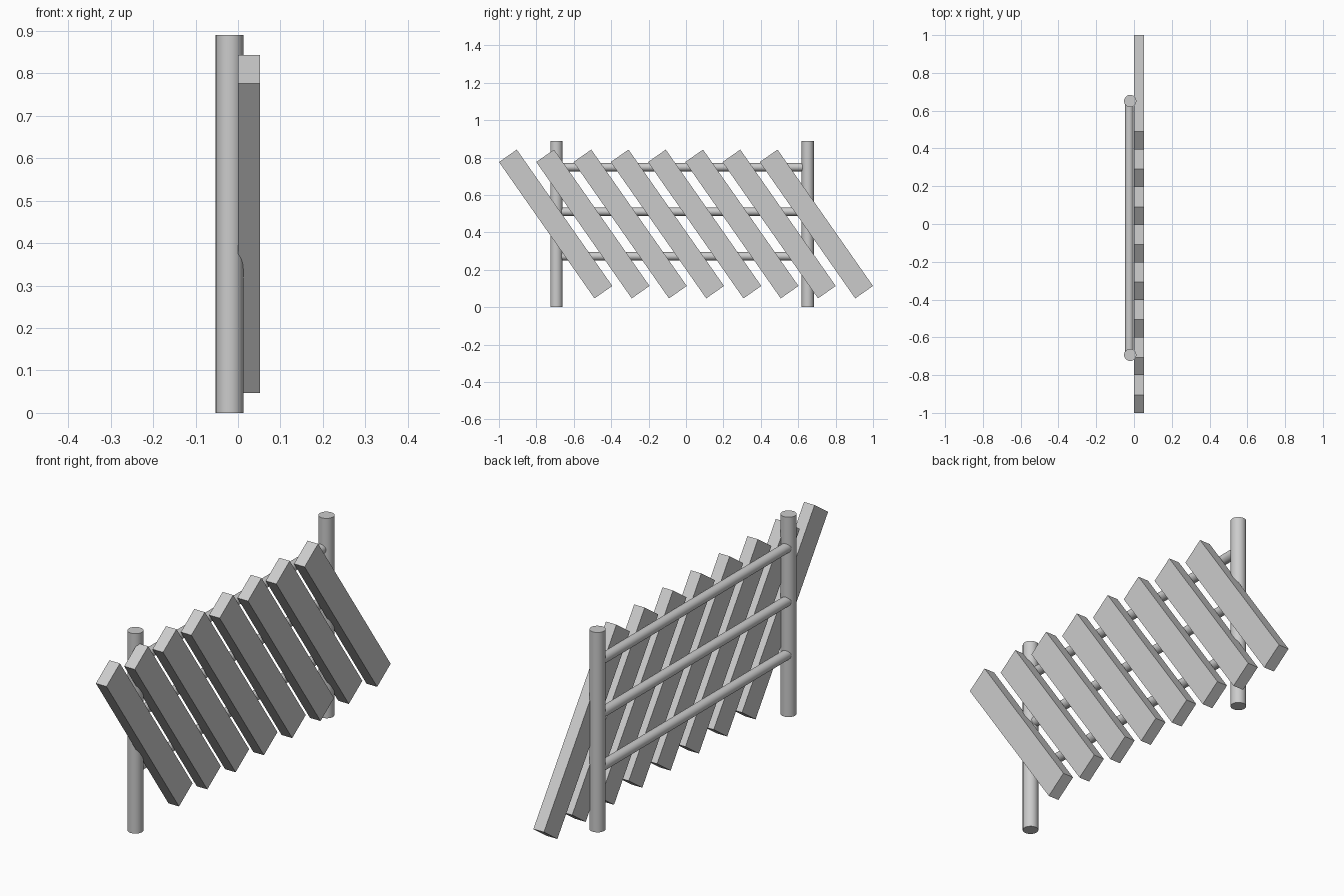
import bpy
from math import radians

if "Cube" in bpy.data.objects:
    bpy.data.objects.remove(bpy.data.objects["Cube"])

ANGLE = radians(35)


def rod(name, radius, length, loc, rot=(0, 0, 0)):
    bpy.ops.mesh.primitive_cylinder_add(vertices=32, radius=radius, depth=length,
                                        location=loc, rotation=rot)
    ob = bpy.context.object
    ob.name = name
    bpy.ops.object.shade_smooth_by_angle(angle=radians(30))
    return ob


# Upright round posts
for i, y in enumerate((-0.693, 0.651)):
    rod(f"post_{i + 1}", 0.0325, 0.89, (-0.02, y, 0.445))

# Horizontal round rails, ending inside the posts
for i, z in enumerate((0.273, 0.511, 0.749)):
    rod(f"rail_{i + 1}", 0.022, 1.344, (-0.025, -0.021, z), (radians(90), 0, 0))

# Slanted slats
for i in range(8):
    y = -0.697 + i * 1.394 / 7
    bpy.ops.mesh.primitive_cube_add(size=1, location=(0.026, y, 0.445),
                                    rotation=(ANGLE, 0, 0))
    slat = bpy.context.object
    slat.name = f"slat_{i + 1}"
    slat.scale = (0.052, 0.116, 0.89)
    bpy.ops.object.transform_apply(location=False, rotation=False, scale=True)
